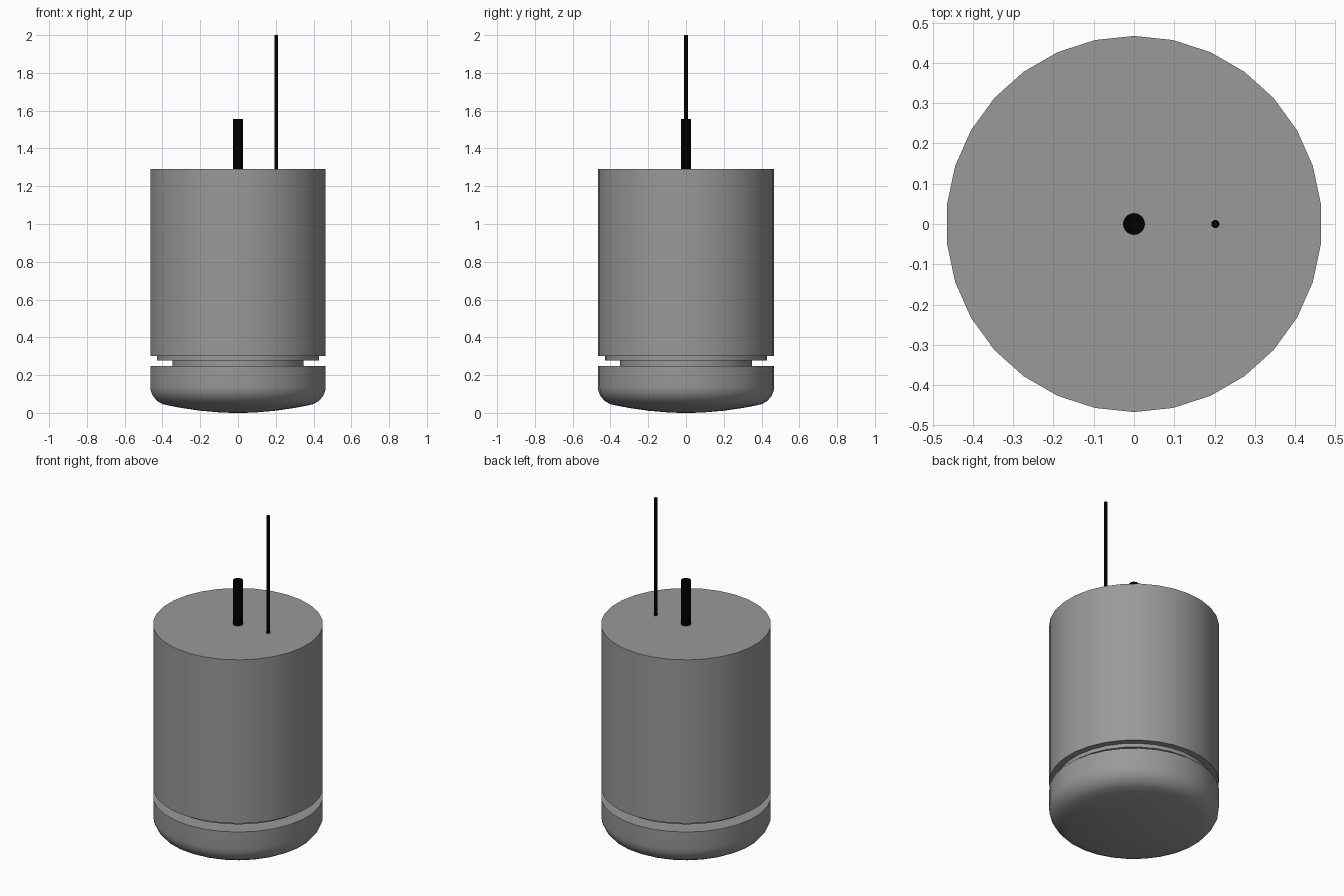
import bpy, bmesh, math

if "Cube" in bpy.data.objects:
    bpy.data.objects.remove(bpy.data.objects["Cube"])

SIDES = 30
R = 0.467


def material(name, v):
    mat = bpy.data.materials.new(name)
    mat.diffuse_color = (v, v, v, 1)
    mat.use_nodes = True
    mat.node_tree.nodes["Principled BSDF"].inputs["Base Color"].default_value = mat.diffuse_color
    return mat


black = material("black", 0.0)
grey = material("dark_grey", 0.32)


def lathe(name, profile, sides=SIDES, x=0.0, mat=grey):
    """Spin an (r, z) profile that starts and ends on the axis."""
    bm = bmesh.new()
    rings = []
    for r, z in profile:
        if r == 0:
            rings.append([bm.verts.new((0, 0, z))] * sides)
        else:
            rings.append([bm.verts.new((r * math.sin(2 * math.pi * i / sides),
                                        r * math.cos(2 * math.pi * i / sides), z))
                          for i in range(sides)])
    for a, b in zip(rings, rings[1:]):
        for i in range(sides):
            j = (i + 1) % sides
            bm.faces.new(dict.fromkeys((a[i], a[j], b[j], b[i])))
    bmesh.ops.recalc_face_normals(bm, faces=bm.faces)
    mesh = bpy.data.meshes.new(name)
    bm.to_mesh(mesh)
    bm.free()
    ob = bpy.data.objects.new(name, mesh)
    bpy.context.collection.objects.link(ob)
    ob.location.x = x
    mesh.materials.append(mat)
    bpy.ops.object.select_all(action='DESELECT')
    ob.select_set(True)
    bpy.context.view_layer.objects.active = ob
    bpy.ops.object.shade_smooth_by_angle(angle=math.radians(35))
    return ob


def cylinder(name, r, z0, z1, **kw):
    return lathe(name, [(0, z0), (r, z0), (r, z1), (0, z1)], **kw)


# Shallow domed base with a rounded rim
dome = [(r, 0.046 * (r / 0.4) ** 2) for r in (0, 0.05, 0.1, 0.2, 0.3, 0.36, 0.4)]
rim = [(0.431, 0.063), (0.453, 0.09), (0.464, 0.115), (R, 0.14)]
lathe("rounded_base", dome + rim + [(R, 0.248), (0, 0.248)])

# Stepped groove between base and body
cylinder("neck", 0.35, 0.248, 0.277)
cylinder("collar_ring", 0.43, 0.277, 0.3)

# Main canister
cylinder("main_body", R, 0.3, 1.291)

# Black rods on top
cylinder("thick_rod", 0.027, 1.291, 1.557, mat=black)
cylinder("thin_antenna", 0.01, 1.291, 2.0, x=0.202, mat=black)
